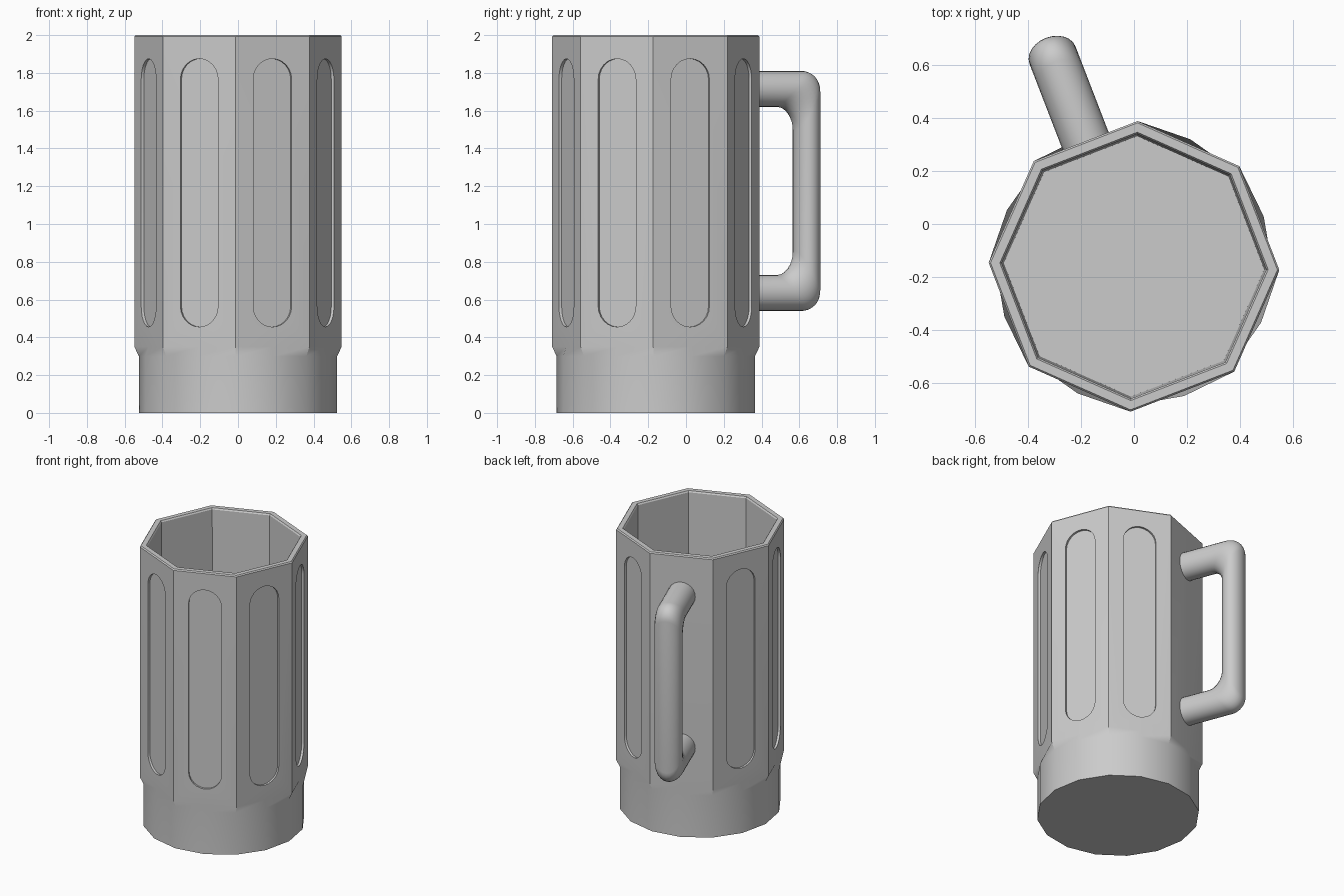
import bpy, bmesh
from math import sin, cos, pi, radians
from mathutils import Matrix, Vector

if "Cube" in bpy.data.objects:
    bpy.data.objects.remove(bpy.data.objects["Cube"])

CENTRE_Y = -0.16
TURN = radians(-1.4)                 # slight twist of the octagon
SECTOR = pi / 4
HANDLE_SIDE = 2                      # octagon side that carries the handle

grey = bpy.data.materials.new("light grey")
grey.use_nodes = True
colour = (0.6, 0.6, 0.6, 1)
grey.diffuse_color = colour
grey.node_tree.nodes["Principled BSDF"].inputs["Base Color"].default_value = colour


def make_object(name, bm):
    bmesh.ops.recalc_face_normals(bm, faces=bm.faces)
    mesh = bpy.data.meshes.new(name)
    bm.to_mesh(mesh)
    bm.free()
    mesh.materials.append(grey)
    obj = bpy.data.objects.new(name, mesh)
    bpy.context.collection.objects.link(obj)
    return obj


def loft(bm, rings):
    """Skin a list of equal point rings and cap both ends."""
    loops = [[bm.verts.new(p) for p in ring] for ring in rings]
    for a, b in zip(loops, loops[1:]):
        for i in range(len(a)):
            j = (i + 1) % len(a)
            bm.faces.new((a[i], a[j], b[j], b[i]))
    bm.faces.new(loops[0][::-1])
    bm.faces.new(loops[-1])


def smooth(obj, angle):
    bpy.ops.object.select_all(action='DESELECT')
    obj.select_set(True)
    bpy.context.view_layer.objects.active = obj
    bpy.ops.object.shade_smooth_by_angle(angle=radians(angle))


def body_ring(radius, z, octagon=True):
    """Sixteen points: a round ring, or an octagon with side midpoints."""
    points = []
    for i in range(16):
        r = radius * cos(pi / 8) if octagon and i % 2 else radius
        a = TURN + i * pi / 8
        points.append((r * cos(a), CENTRE_Y + r * sin(a), z))
    return points


def side_frame(side):
    """Local x points out of an octagon side, y runs along it."""
    angle = TURN + (side + 0.5) * SECTOR
    return Matrix.Translation((0, CENTRE_Y, 0)) @ Matrix.Rotation(angle, 4, 'Z')


# Mug: round foot, faceted wall, bevelled rim and hollow inside
bm = bmesh.new()
loft(bm, [body_ring(0.525, 0, False), body_ring(0.525, 0.30, False),
          body_ring(0.549, 0.35), body_ring(0.549, 1.992), body_ring(0.542, 2.0),
          body_ring(0.507, 2.0), body_ring(0.5, 1.99), body_ring(0.492, 0.3)])
mug = make_object("mug_body", bm)

# Recessed round-ended panels on every side except the handle side
bm = bmesh.new()
half, low, high = 0.109, 0.455, 1.875
for side in range(8):
    if side == HANDLE_SIDE:
        continue
    frame = side_frame(side)
    outline = []
    for start, z in ((0, high - half), (pi, low + half)):
        for k in range(13):
            a = start + pi * k / 12
            outline.append((half * cos(a), z + half * sin(a)))
    loft(bm, [[frame @ Vector((x, y, z)) for y, z in outline] for x in (0.492, 0.56)])
cutter = make_object("panel_cutter", bm)
cutter.hide_render = True
cut = mug.modifiers.new("panels", 'BOOLEAN')
cut.operation = 'DIFFERENCE'
cut.solver = 'EXACT'
cut.object = cutter
bpy.context.view_layer.objects.active = mug
bpy.ops.object.modifier_apply(modifier=cut.name)
bpy.data.objects.remove(cutter)
smooth(mug, 30)

# Handle: elliptical sections spanning an outer and an inner rounded path
upper = [((0.47, 1.81), (0.47, 1.62))]
for k in range(9):
    a = pi / 2 * (1 - k / 8)
    upper.append(((0.83 + 0.095 * cos(a), 1.715 + 0.095 * sin(a)),
                  (0.685 + 0.1 * cos(a), 1.49 + 0.13 * sin(a))))
flip = 2.35
lower = [tuple((r, flip - z) for r, z in pair) for pair in reversed(upper)]
frame = side_frame(HANDLE_SIDE)
rings = []
for outer, inner in upper + lower:
    o, i = Vector((outer[0], 0, outer[1])), Vector((inner[0], 0, inner[1]))
    mid, reach = (o + i) / 2, (o - i) / 2
    rings.append([frame @ (mid + reach * cos(t) + Vector((0, 0.093 * sin(t), 0)))
                  for t in (2 * pi * k / 24 for k in range(24))])
bm = bmesh.new()
loft(bm, rings)
smooth(make_object("handle", bm), 40)
